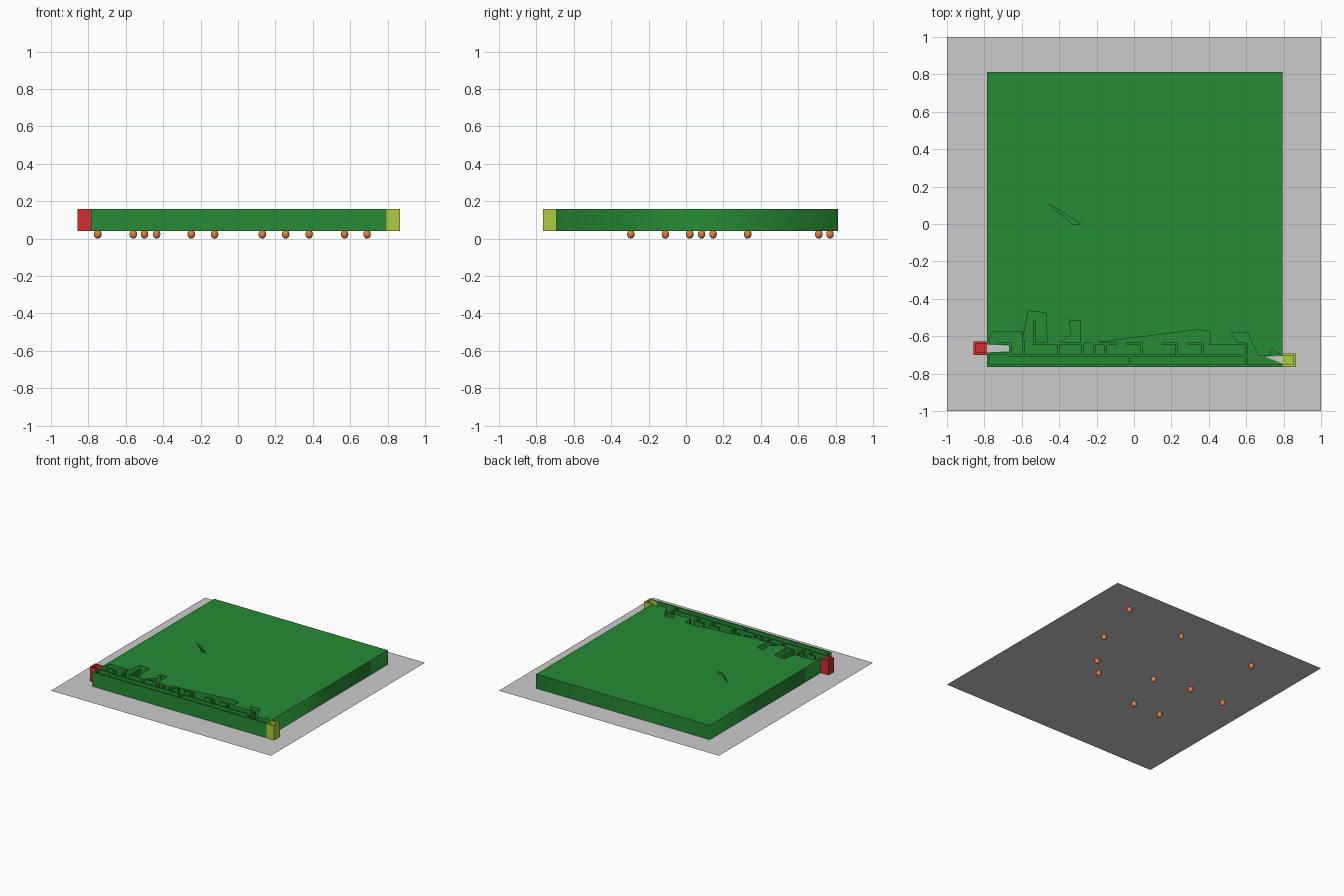
import bpy, bmesh, math

if "Cube" in bpy.data.objects:
    bpy.data.objects.remove(bpy.data.objects["Cube"])

LOW, HIGH, T = 0.042, 0.16, 0.013   # wall base, wall top, wall thickness


def material(name, rgb):
    m = bpy.data.materials.new(name)
    m.diffuse_color = (*rgb, 1)
    m.use_nodes = True
    m.node_tree.nodes["Principled BSDF"].inputs["Base Color"].default_value = m.diffuse_color
    return m


GREEN = material("green", (0.02, 0.26, 0.035))
RED = material("red", (0.62, 0.03, 0.035))
YELLOW = material("yellow", (0.42, 0.6, 0.05))
ORANGE = material("orange", (0.75, 0.22, 0.06))


def prism(name, loops, z0, z1, mat):
    """Filled outline (further loops are holes) extruded from z0 to z1."""
    cu = bpy.data.curves.new(name, "CURVE")
    cu.dimensions, cu.fill_mode = "2D", "BOTH" if z1 > z0 else "FRONT"
    cu.extrude = (z1 - z0) / 2
    for loop in loops:
        s = cu.splines.new("POLY")
        s.points.add(len(loop) - 1)
        for p, (x, y) in zip(s.points, loop):
            p.co = (x, y, 0, 1)
        s.use_cyclic_u = True
    ob = bpy.data.objects.new(name, cu)
    bpy.context.collection.objects.link(ob)
    ob.location.z = (z0 + z1) / 2
    bpy.ops.object.select_all(action="DESELECT")
    ob.select_set(True)
    bpy.context.view_layer.objects.active = ob
    bpy.ops.object.convert(target="MESH")
    ob = bpy.context.object
    ob.data.materials.clear()
    ob.data.materials.append(mat)
    return ob


def boxes(name, rects, mat):
    """One mesh of upright boxes given as (x0, x1, y0, y1)."""
    bm = bmesh.new()
    for x0, x1, y0, y1 in rects:
        vs = bmesh.ops.create_cube(bm, size=1)["verts"]
        for v in vs:
            v.co = (x1 if v.co.x > 0 else x0, y1 if v.co.y > 0 else y0,
                    HIGH if v.co.z > 0 else LOW)
    me = bpy.data.meshes.new(name)
    bm.to_mesh(me)
    bm.free()
    me.materials.append(mat)
    ob = bpy.data.objects.new(name, me)
    bpy.context.collection.objects.link(ob)


# Ground sheet
bpy.ops.mesh.primitive_plane_add(size=2, location=(0, 0, 0.04))
bpy.context.object.name = "ground_sheet"

# Filled maze block with an uneven front edge and one narrow slit
edge = [(-.785, .812), (-.785, -.645), (-.77, -.645), (-.77, -.61), (-.755, -.575),
        (-.6, -.575), (-.595, -.62), (-.565, -.465), (-.47, -.475), (-.465, -.635),
        (-.4, -.635), (-.335, -.59), (-.35, -.485), (-.345, -.515), (-.285, -.515),
        (-.285, -.635), (-.21, -.635), (.345, -.565), (.41, -.578), (.41, -.635),
        (.55, -.635), (.52, -.58), (.605, -.58), (.665, -.705), (.73, -.705),
        (.735, -.668), (.793, -.705), (.793, .812)]
slit = [(-.46, .11), (-.425, .09), (-.285, 0), (-.33, 0)]
prism("maze_block", [edge, slit], LOW, HIGH, GREEN)

# Corridor floor, notched at the two doorways
floor = [(-.785, .812), (-.785, -.645), (-.66, -.65), (-.66, -.68), (-.785, -.687),
         (-.785, -.765), (.793, -.765), (.793, -.745), (.7, -.71), (.793, -.705),
         (.793, .812)]
prism("corridor_floor", [floor], LOW, LOW, GREEN)

# Thin maze walls in the open corridors
walls = [(-.785, .793, -.765, -.752), (-.785, -.772, -.765, -.687),
         (-.785, -.66, -.7, -.687), (-.67, .61, -.71, -.697)]
for x0, x1 in [(-.73, -.655), (-.54, -.4), (-.4, -.27), (-.22, -.09), (-.04, .045),
               (.15, .235), (.285, .37), (.405, .6)]:
    walls.append((x0, x1, -.646, -.633))
for x in (-.667, -.41, -.28, -.22, -.158, .032, .222, .36, .594):
    walls.append((x, x + T, -.697, -.635))
walls += [(-.03, -.017, -.752, -.71), (.594, .607, -.752, -.697),
          (-.54, -.527, -.635, -.515), (-.595, -.582, -.697, -.62)]
boxes("maze_walls", walls, GREEN)


# Start and finish cells, hollow and open toward the maze
def cell(name, x, y, side, mat):
    s = 0.072
    back = (x, x + T) if side < 0 else (x + s - T, x + s)
    boxes(name + "_walls", [(x, x + s, y, y + T), (x, x + s, y + s - T, y + s),
                            (*back, y + T, y + s - T)], mat)
    prism(name + "_floor", [[(x, y), (x + s, y), (x + s, y + s), (x, y + s)]],
          LOW, LOW, mat)


cell("start_cell", -.857, -.7, -1, RED)
cell("finish_cell", .793, -.765, 1, YELLOW)

# Pellets hanging beneath the sheet
spots = [(.69, .77), (.57, .33), (.13, .71), (.38, .02), (.255, -.11), (-.56, .71),
         (-.125, .083), (-.435, .145), (-.25, -.295), (-.75, .145), (-.5, -.295)]
for i, (x, y) in enumerate(spots):
    bpy.ops.mesh.primitive_uv_sphere_add(segments=16, ring_count=10, radius=0.02,
                                         location=(x, y, 0.024), scale=(1, 1, 1.2))
    ob = bpy.context.object
    ob.name = f"pellet_{i + 1}"
    ob.data.materials.append(ORANGE)
    bpy.ops.object.shade_smooth()
